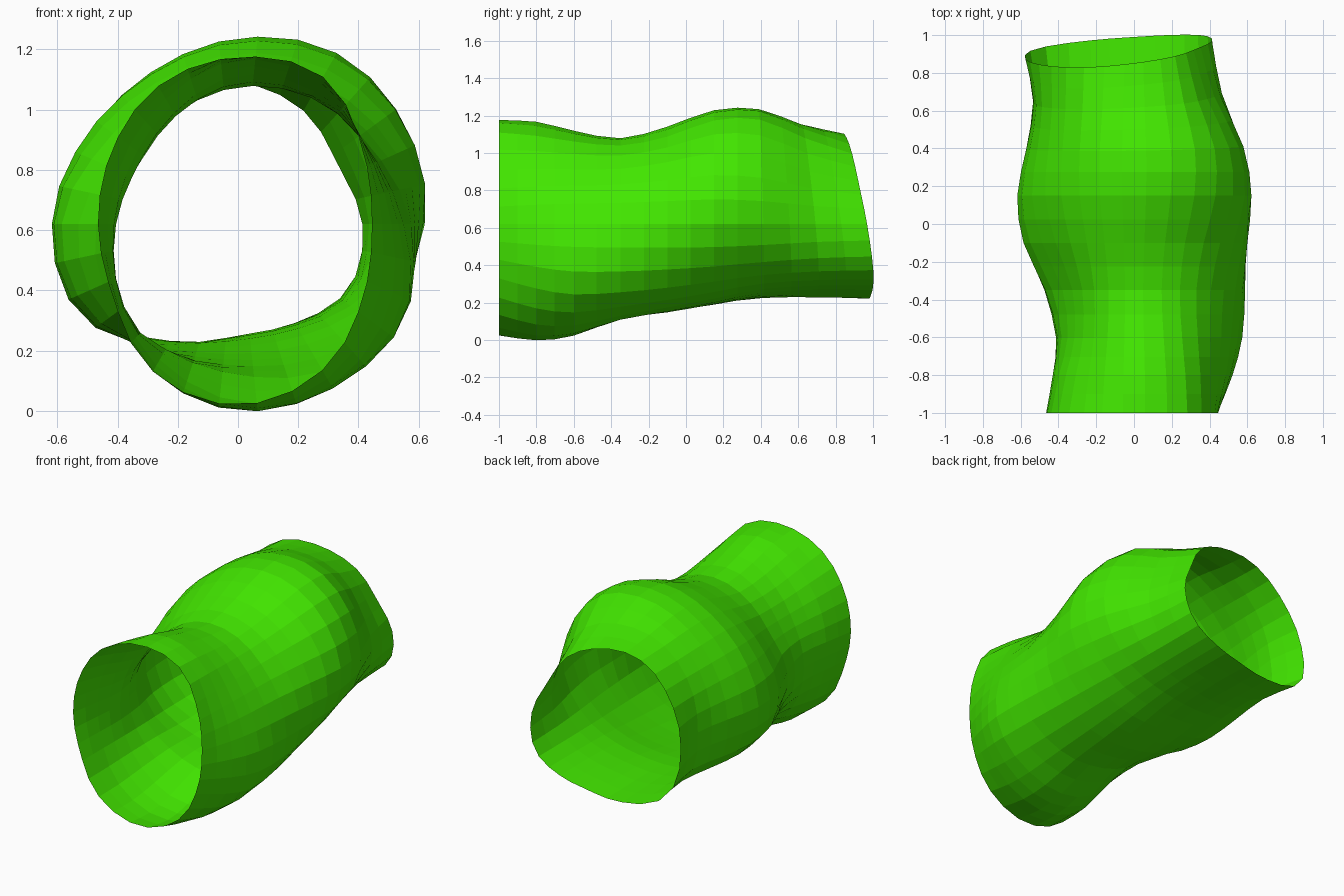
import bpy, bmesh, math

if "Cube" in bpy.data.objects:
    bpy.data.objects.remove(bpy.data.objects["Cube"])

CENTRE_Z = 0.62
SIDES = 30
STEPS = 2  # rings per control station

# control stations: y, then radii every 30 degrees (from +x towards +z)
STATIONS = [
    (-1.00, .445, .48, .565, .555, .53, .485, .465, .48, .565, .60, .56, .48),
    (-0.80, .51, .495, .545, .545, .48, .44, .43, .465, .56, .62, .62, .575),
    (-0.60, .55, .50, .51, .495, .425, .385, .405, .455, .52, .59, .625, .635),
    (-0.35, .575, .51, .485, .455, .42, .405, .47, .495, .48, .50, .565, .625),
    (-0.10, .60, .57, .54, .52, .50, .52, .585, .575, .49, .47, .515, .59),
    (0.15, .62, .645, .64, .605, .575, .585, .618, .605, .475, .43, .46, .54),
    (0.40, .57, .615, .645, .61, .575, .56, .57, .585, .45, .385, .40, .48),
    (0.65, .465, .47, .53, .535, .545, .535, .53, .56, .45, .37, .38, .44),
    (0.90, .413, .385, .435, .475, .53, .545, .575, .595, .46, .375, .38, .425),
]


def spline(p0, p1, p2, p3, t):
    return 0.5 * (2 * p1 + (p2 - p0) * t + (2 * p0 - 5 * p1 + 4 * p2 - p3) * t * t
                  + (3 * p1 - p0 - 3 * p2 + p3) * t ** 3)


def station(u):
    """Smoothly blended station at index u along the tube."""
    i = min(int(u), len(STATIONS) - 2)

    def get(k, c):
        if k < 0:
            return 2 * STATIONS[0][c] - STATIONS[1][c]
        if k >= len(STATIONS):
            return 2 * STATIONS[-1][c] - STATIONS[-2][c]
        return STATIONS[k][c]
    return [spline(*(get(i + d, c) for d in (-1, 0, 1, 2)), u - i) for c in range(13)]


def radius(radii, a):
    """Smooth periodic radius at angle a."""
    s = a / math.tau * 12
    i = int(s)
    return spline(*(radii[(i + d) % 12] for d in (-1, 0, 1, 2)), s - i)


# open, irregular tube
bm = bmesh.new()
rings = []
for n in range((len(STATIONS) - 1) * STEPS + 1):
    y0, *radii = station(n / STEPS)
    ring = []
    for j in range(SIDES):
        a = math.tau * j / SIDES
        r = radius(radii, a)
        x, z = r * math.cos(a), CENTRE_Z + r * math.sin(a)
        # the back rim is cut on a slant
        slant = 1.03 + 0.095 * x - 0.163 * z - 0.9
        y = y0 + slant * max(0, (y0 - 0.3) / 0.6)
        ring.append(bm.verts.new((x, y, z)))
    rings.append(ring)
for lo, hi in zip(rings, rings[1:]):
    for j in range(SIDES):
        k = (j + 1) % SIDES
        bm.faces.new((lo[j], hi[j], hi[k], lo[k]))

mesh = bpy.data.meshes.new("tube")
bm.to_mesh(mesh)
bm.free()
tube = bpy.data.objects.new("tube", mesh)
bpy.context.collection.objects.link(tube)

green = bpy.data.materials.new("green")
green.diffuse_color = (0.055, 0.8, 0.0, 1)
green.use_nodes = True
green.node_tree.nodes["Principled BSDF"].inputs["Base Color"].default_value = green.diffuse_color
mesh.materials.append(green)
